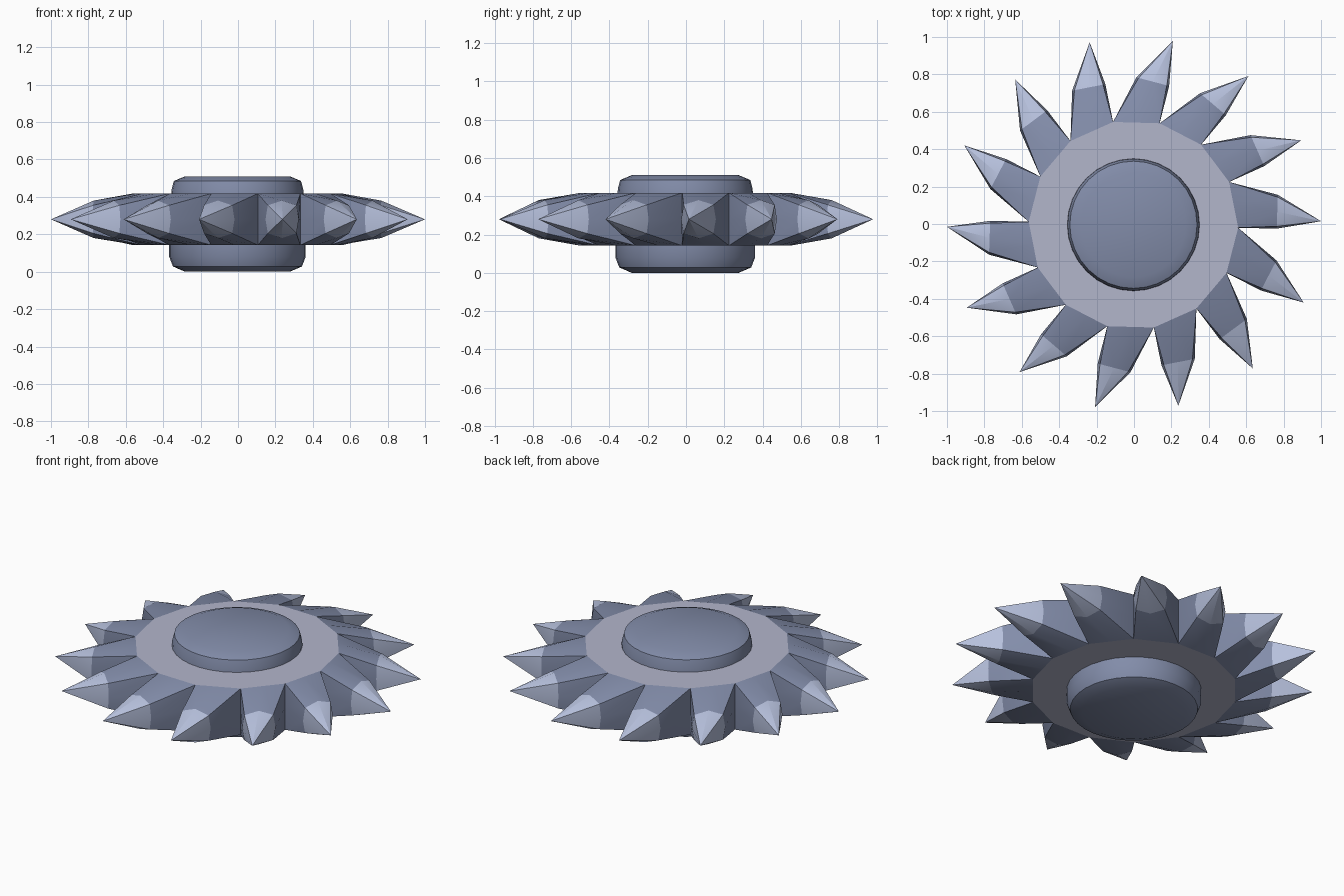
import bpy, bmesh, math
from mathutils import Vector, Matrix

if "Cube" in bpy.data.objects:
    bpy.data.objects.remove(bpy.data.objects["Cube"])

TEETH = 14
STEP = 2 * math.pi / TEETH
MID, HALF = 0.28, 0.138          # centre height and half thickness of the wheel
CENTRE = Vector((-0.003, -0.004, 0))


def material(name, rgb):
    m = bpy.data.materials.new(name)
    m.diffuse_color = (*rgb, 1)
    m.use_nodes = True
    m.node_tree.nodes["Principled BSDF"].inputs["Base Color"].default_value = m.diffuse_color
    return m


steel = material("blue grey steel", (0.225, 0.265, 0.40))
plate_mat = material("pale grey plate", (0.45, 0.465, 0.60))
tip_mat = material("pale blue edge", (0.47, 0.53, 0.72))


def finish(name, bm, mats, angle=None):
    bmesh.ops.remove_doubles(bm, verts=bm.verts, dist=0.0005)
    bmesh.ops.recalc_face_normals(bm, faces=bm.faces)
    me = bpy.data.meshes.new(name)
    bm.to_mesh(me)
    bm.free()
    for m in mats:
        me.materials.append(m)
    ob = bpy.data.objects.new(name, me)
    bpy.context.collection.objects.link(ob)
    if angle:
        bpy.ops.object.select_all(action='DESELECT')
        ob.select_set(True)
        bpy.context.view_layer.objects.active = ob
        bpy.ops.object.shade_smooth_by_angle(angle=math.radians(angle))
    return ob


def lathe(name, profile, sides, mats, angle=None, turn=0.0):
    """Closed round solid from (radius, z) rings with flat caps."""
    bm = bmesh.new()
    rings = []
    for r, z in profile:
        rings.append([bm.verts.new(CENTRE + Vector((
            r * math.cos(turn + 2 * math.pi * i / sides),
            r * math.sin(turn + 2 * math.pi * i / sides), z)))
            for i in range(sides)])
    for a, b in zip(rings, rings[1:]):
        for i in range(sides):
            j = (i + 1) % sides
            bm.faces.new((a[i], a[j], b[j], b[i]))
    bm.faces.new(rings[0][::-1])
    bm.faces.new(rings[-1])
    return finish(name, bm, mats, angle)


# wheel plate, its corners are the valleys between the teeth
VALLEY = Vector((0.56, -0.016, 0))
lathe("wheel_plate", [(VALLEY.length, MID - HALF), (VALLEY.length, MID + HALF)],
      TEETH, [plate_mat], turn=math.atan2(VALLEY.y, VALLEY.x))

# hub, one bevelled drum through the wheel
lathe("hub", [(0.28, 0.0), (0.345, 0.028), (0.365, 0.08), (0.365, 0.16),
              (0.355, 0.40), (0.352, 0.44), (0.34, 0.485), (0.28, 0.51)],
      32, [steel], angle=32)

# teeth: square root, eight-sided waist, swept point
ROOT = (VALLEY, Matrix.Rotation(STEP, 3, 'Z') @ VALLEY)
WAIST = (Vector((0.766, -0.021, 0)), Vector((0.772, 0.16, 0)))
TIP = Vector((1.0, 0.015, MID))


def section(pair, corner_in, corner_z, peak_z):
    """Eight points around a cross-section spanning the two side points."""
    side = [(0, 0), (corner_in, corner_z), (0.5, peak_z), (1 - corner_in, corner_z),
            (1, 0), (1 - corner_in, -corner_z), (0.5, -peak_z), (corner_in, -corner_z)]
    return [pair[0].lerp(pair[1], t) + Vector((0, 0, MID + z)) for t, z in side]


bm = bmesh.new()
for k in range(TEETH):
    rot = Matrix.Rotation(k * STEP, 3, 'Z')
    root = [bm.verts.new(rot @ p + CENTRE) for p in section(ROOT, 0.0, HALF, HALF)]
    waist = [bm.verts.new(rot @ p + CENTRE) for p in section(WAIST, 0.07, 0.075, 0.1)]
    tip = bm.verts.new(rot @ TIP)
    for i in range(8):
        j = (i + 1) % 8
        bm.faces.new((root[i], root[j], waist[j], waist[i]))
        bm.faces.new((waist[i], waist[j], tip)).material_index = 1
finish("teeth", bm, [steel, tip_mat], angle=32)
